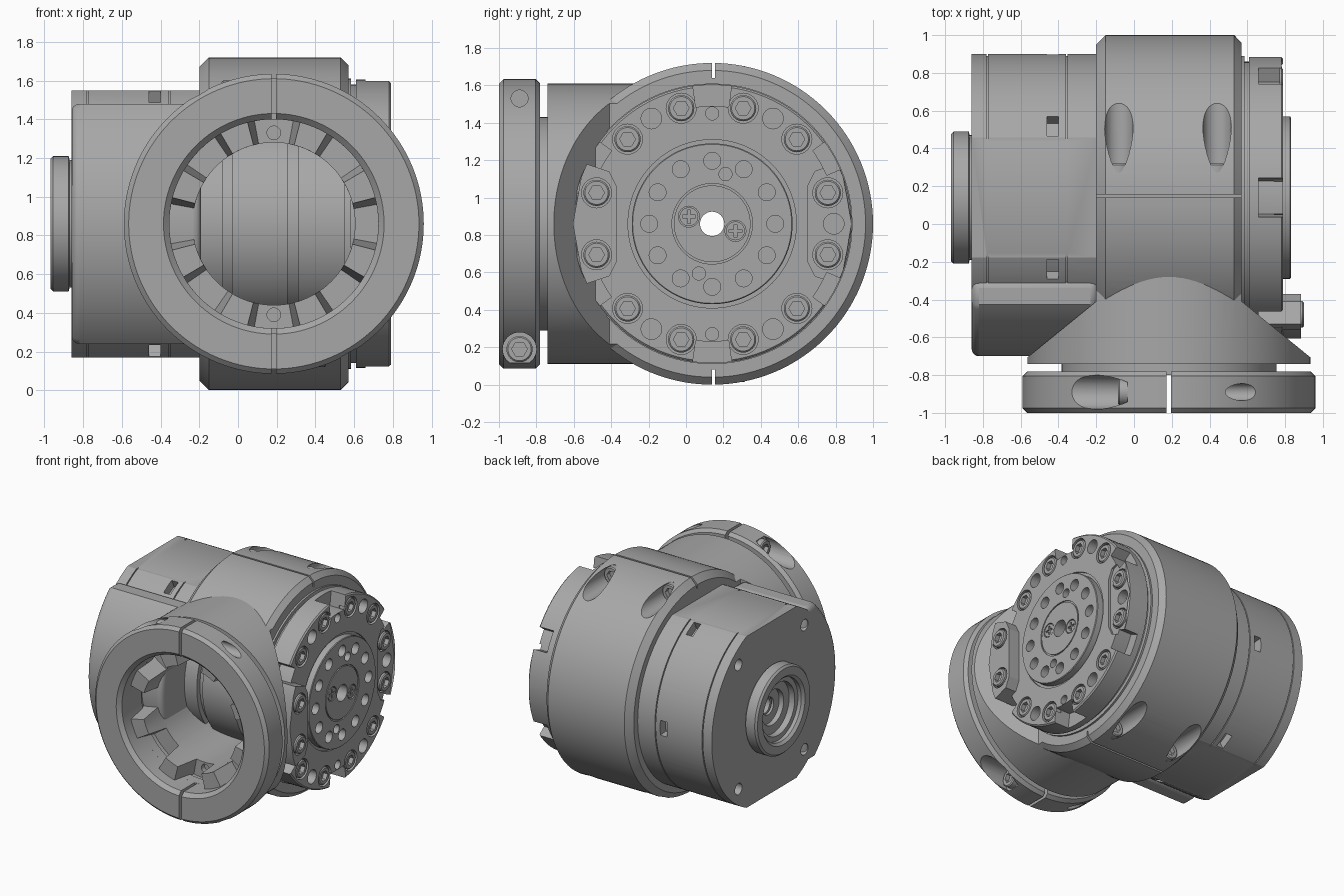
import bpy, bmesh, math
from math import sin, cos, radians, asin, pi

cube = bpy.data.objects.get("Cube")
if cube:
    bpy.data.objects.remove(cube)

metal = bpy.data.materials.new("satin_grey_metal")
metal.use_nodes = True
GREY = (0.39, 0.39, 0.39, 1)
metal.diffuse_color = GREY
metal.node_tree.nodes["Principled BSDF"].inputs["Base Color"].default_value = GREY

CY, CZ = 0.14, 0.86      # main axis, running along x
CX = 0.185               # clamp axis, running along y


def place(axis, u, v, a):
    return {"x": (a, u, v), "y": (u, a, v), "z": (u, v, a)}[axis]


def finish(name, bm):
    bmesh.ops.remove_doubles(bm, verts=bm.verts, dist=1e-5)
    bmesh.ops.recalc_face_normals(bm, faces=bm.faces)
    me = bpy.data.meshes.new(name)
    bm.to_mesh(me)
    bm.free()
    me.materials.append(metal)
    ob = bpy.data.objects.new(name, me)
    bpy.context.collection.objects.link(ob)
    return ob


def lathe(name, profile, axis="x", u=CY, v=CZ, n=96):
    """Revolve a closed (radius, position) profile about an axis."""
    bm = bmesh.new()
    rings = [[bm.verts.new(place(axis, u + r * cos(2 * pi * i / n), v + r * sin(2 * pi * i / n), a))
              for i in range(n if r else 1)] for r, a in profile]
    for p, q in zip(rings, rings[1:] + rings[:1]):
        if len(p) == len(q) == 1:
            continue
        for i in range(n):
            j = (i + 1) % n
            loop = [p[i % len(p)], p[j % len(p)], q[j % len(q)], q[i % len(q)]]
            bm.faces.new(list(dict.fromkeys(loop)))
    return finish(name, bm)


def rod(name, r, a0, a1, axis="x", u=CY, v=CZ, n=32):
    return lathe(name, [(0, a0), (r, a0), (r, a1), (0, a1)], axis, u, v, n)


def prism(name, pts, axis, a0, a1):
    bm = bmesh.new()
    lo, hi = ([bm.verts.new(place(axis, u, v, a)) for u, v in pts] for a in (a0, a1))
    bm.faces.new(lo)
    bm.faces.new(hi)
    for i in range(len(pts)):
        j = (i + 1) % len(pts)
        bm.faces.new((lo[i], lo[j], hi[j], hi[i]))
    return finish(name, bm)


def box(name, x0, x1, y0, y1, z0, z1):
    return prism(name, [(x0, y0), (x1, y0), (x1, y1), (x0, y1)], "z", z0, z1)


def sector(name, r0, r1, mid, half, a0, a1):
    """Block spanning an angular range around the main axis."""
    angs = [radians(mid - half + half * i / 4) for i in range(9)]
    pts = [(CY + r * cos(t), CZ + r * sin(t))
           for r, seq in ((r0, angs), (r1, angs[::-1])) for t in seq]
    return prism(name, pts, "x", a0, a1)


def cut(ob, *tools, op="DIFFERENCE"):
    for tool in tools:
        mod = ob.modifiers.new("cut", "BOOLEAN")
        mod.operation, mod.solver, mod.object = op, "EXACT", tool
        bpy.context.view_layer.objects.active = ob
        bpy.ops.object.modifier_apply(modifier=mod.name)
        bpy.data.objects.remove(tool)


def polar(r, deg):
    return CY + r * cos(radians(deg)), CZ + r * sin(radians(deg))


def arc(r, d0, d1, n=32):
    return [polar(r, d0 + (d1 - d0) * i / n) for i in range(n + 1)]


# Main housing with chamfered ends
housing = lathe("main_housing", [(0, -.2), (.81, -.2), (.86, -.15), (.86, .53), (.82, .57), (0, .57)], n=128)

# Clamp neck: a round neck narrowed by slanted flanks
neck = rod("clamp_neck", .75, -.74, .1, "y", CX, CZ, 128)
half = [(.76, -.76), (.76, -.715), (.385, -.41), (.385, .2)]
cut(neck, prism("flanks", [(CX + x, y) for x, y in half] + [(CX - x, y) for x, y in half[::-1]], "z", -.2, 2),
    op="INTERSECT")
cut(housing, neck, op="UNION")
cut(housing, rod("bore", .42, -1, .1, "y", CX, CZ, 96), rod("seat", .55, -1, -.68, "y", CX, CZ, 96))
for z in (.39, 1.33):
    cut(housing, rod("pin_hole", .035, -.8, -.64, "y", CX, z))
for s in (1, -1):
    for x in (-.08, .44):
        cut(housing, rod("scoop", .075, .27, 1.1, "y", x, CZ + s * .775))
    z0, z1 = sorted((CZ + s * .78, CZ + s * .9))
    cut(housing, box("slit", -.3, .7, .14, .155, z0, z1))
cut(housing, rod("through_hole", .065, -.5, 1))

# Grooved inner drum seen through the clamp bore
drum_profile = [(.07, -.19), (.55, -.19), (.55, -.08), (.51, -.08), (.51, -.03), (.55, -.03), (.55, .255),
                (.51, .255), (.51, .31), (.55, .31), (.55, .56), (.07, .56)]
lathe("inner_drum", drum_profile)

# Split clamp ring
clamp = lathe("clamp_ring", [(.57, -1), (.75, -1), (.775, -.975), (.775, -.805), (.75, -.78), (.54, -.78),
                             (.54, -.97)], "y", CX, CZ, 128)
for s in (1, -1):
    z = CZ + s * .67
    ends = [CX - s * .22, CX - s * 1.2]
    cut(clamp, rod("bolt_scoop", .09, min(ends), max(ends), "x", -.89, z),
        rod("bolt_bore", .045, CX - .9 if s < 0 else CX, CX if s < 0 else CX + .9, "x", -.89, z),
        box("split", CX - .012, CX + .012, -1.1, -.7, z - .2, z + .2))
lathe("clamp_gap_sleeve", [(.54, -.8), (.57, -.8), (.57, -.72), (.54, -.72)], "y", CX, CZ)

# Tapered coupling teeth inside the clamp
for k in range(8):
    bm = bmesh.new()
    grid = []
    for y, w in ((-.67, 12), (-.88, 8)):
        for r in (.42, .55):
            ts = [radians(22.5 + 45 * k + w * f) for f in (-1, -.5, 0, .5, 1)]
            grid.append([bm.verts.new((CX + r * cos(t), y, CZ + r * sin(t))) for t in ts])
    order = [grid[0], grid[1], grid[3], grid[2]]
    for p, q in zip(order, order[1:] + order[:1]):
        for i in range(4):
            bm.faces.new((p[i], p[i + 1], q[i + 1], q[i]))
    for i in (0, 4):
        bm.faces.new([row[i] for row in order])
    finish("coupling_tooth", bm)

# Rear gear body: round core with flat top and bottom
a = math.degrees(asin(.69 / .76))
core = prism("rear_body", arc(.76, -a, a, 64) + arc(.76, 180 - a, 180 + a, 32), "x", -.86, -.19)
for x in (-.36, -.78):
    cut(core, lathe("groove", [(.75, x), (.8, x), (.8, x + .008), (.75, x + .008)]))
for ang in (0, 60, 120, 240, 300):
    cut(core, sector("pocket", .69, .8, ang, 4.5, -.46, -.4))
for y in (CY - .42, CY + .42):
    for z in (CZ - .5, CZ + .5):
        cut(core, rod("screw_hole", .045, -1, -.78, "x", y, z))
cut(core, rod("shaft_recess", .26, -1, -.8, n=64), rod("through_hole", .065, -1, 0))

# Curved cover on the front of the rear body
b = math.degrees(asin(.62 / .84))
cover = prism("front_cover", [(-.3, CZ + .62)] + arc(.84, 180 - b, 180 + b, 40) + [(-.3, CZ - .62)],
              "x", -.86, -.19)
bev = cover.modifiers.new("soft_edge", "BEVEL")
bev.width, bev.segments, bev.limit_method, bev.angle_limit = .04, 4, "ANGLE", radians(60)

# Rear shaft collar with stepped bore
lathe("rear_collar", [(.33, -.81), (.33, -.87), (.35, -.875), (.35, -.955), (.335, -.97), (.27, -.97),
                      (.25, -.95), (.25, -.92), (.21, -.92), (.21, -.87), (.14, -.87), (.14, -.83),
                      (.07, -.83), (.07, -.81)])

# Output flange with bolt circle
flange = lathe("output_flange", [(0, .55), (.75, .55), (.75, .585), (.72, .585), (.72, .61), (.745, .61),
                                 (.745, .78), (.735, .79), (.45, .79), (.45, .775), (.43, .775), (.43, .825),
                                 (.425, .83), (.215, .83), (.215, .82), (.205, .82), (.205, .83), (0, .83)])
for ang in (90, 270):
    cut(flange, sector("rim_notch", .63, .9, ang, 8, .66, .9))
for ang in (29.5, 150.5, 209.5, 330.5):
    cut(flange, sector("side_notch", .665, .9, ang, 6.5, .66, .9))
pad = [(.51, -.2), (.55, -.28), (.67, -.32), (.7, -.25), (.745, 0), (.7, .25), (.67, .32), (.55, .28), (.51, .2)]
cut(flange, prism("shallow_seat", [(CY + u, CZ + v) for u, v in pad], "x", .772, .9))
for ang in range(15, 360, 30):
    if ang not in (165, 195):
        cut(flange, rod("counterbore", .08, .74, .9, "x", *polar(.64, ang)))
for ang in (0, 60, 120, 240, 300):
    cut(flange, rod("dowel_hole", .055, .7, .9, "x", *polar(.65, ang)))
for ang in range(0, 360, 30):
    cut(flange, rod("tapped_hole", .045, .77, .9, "x", *polar(.337, ang)))
for r, ang in ((.275, 75), (.275, 255), (.59, 90), (.59, 270)):
    cut(flange, rod("small_hole", .035, .74, .9, "x", *polar(r, ang)))
for ang in (163, 343):
    y, z = polar(.13, ang)
    cut(flange, rod("screw_ring", .056, .815, .9, "x", y, z))
    screw = rod("cross_screw", .05, .8, .827, "x", y, z)
    cut(screw, box("slot", .815, .9, y - .035, y + .035, z - .008, z + .008),
        box("slot", .815, .9, y - .008, y + .008, z - .035, z + .035))
cut(flange, rod("through_hole", .065, .4, 1))

# Raised bolt pad on the front edge of the flange
bolt_pad = prism("bolt_pad", [(CY - u, CZ + v) for u, v in pad], "x", .65, .885)
for ang in (165, 195):
    cut(bolt_pad, rod("counterbore", .08, .85, 1, "x", *polar(.64, ang)))

# Socket head bolts sharing one mesh
bolt = lathe("socket_bolt", [(0, -.06), (.07, -.06), (.07, -.008), (.062, 0), (0, 0)], "x", 0, 0, 32)
cut(bolt, rod("hex_socket", .042, -.035, .1, "x", 0, 0, 6))


def add_bolt(x, y, z, turn=(0, 0, 0)):
    ob = bolt.copy()
    bpy.context.collection.objects.link(ob)
    ob.location, ob.rotation_euler = (x, y, z), turn


for ang in range(15, 360, 30):
    add_bolt(.9 if ang in (165, 195) else .788, *polar(.64, ang))
for s in (1, -1):
    add_bolt(CX - s * .27, -.89, CZ + s * .67, (0, 0, pi if s > 0 else 0))
    for x in (-.08, .44):
        add_bolt(x, .32, CZ + s * .775, (0, 0, pi / 2))
bpy.data.objects.remove(bolt)

# Smooth shading with crisp edges
bpy.ops.object.select_all(action="DESELECT")
for ob in bpy.context.scene.objects:
    if ob.type == "MESH":
        ob.select_set(True)
        bpy.context.view_layer.objects.active = ob
bpy.ops.object.shade_smooth_by_angle(angle=radians(25))
